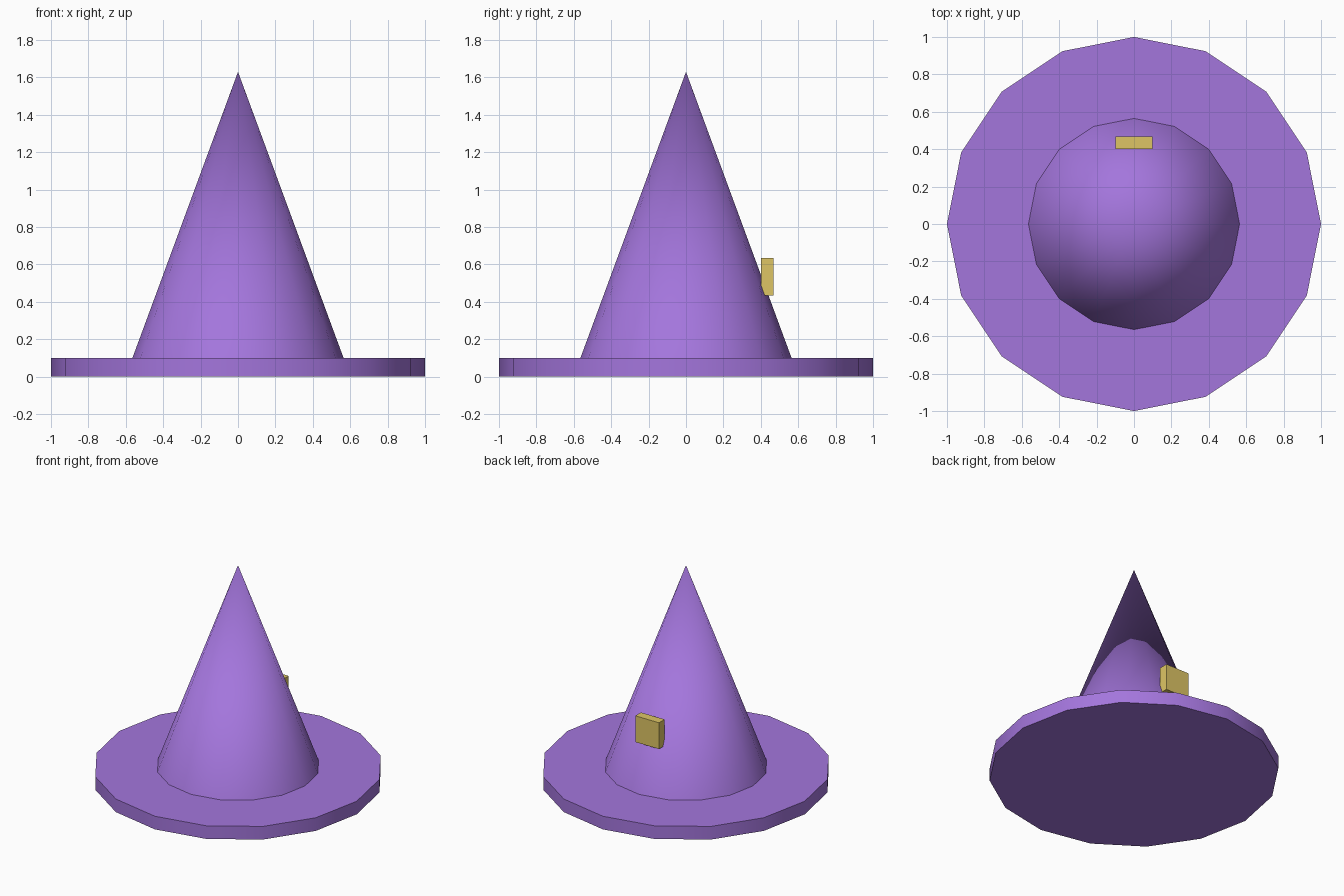
import bpy
import math

if "Cube" in bpy.data.objects:
    bpy.data.objects.remove(bpy.data.objects["Cube"])

SIDES = 16


def material(name, rgb):
    mat = bpy.data.materials.new(name)
    mat.diffuse_color = (*rgb, 1.0)
    mat.use_nodes = True
    mat.node_tree.nodes["Principled BSDF"].inputs["Base Color"].default_value = mat.diffuse_color
    return mat


def finish(name, mat, smooth=False):
    obj = bpy.context.object
    obj.name = name
    obj.data.materials.append(mat)
    if smooth:
        bpy.ops.object.shade_smooth_by_angle(angle=math.radians(30))
    return obj


purple = material("purple felt", (0.37, 0.18, 0.72))
gold = material("gold", (0.73, 0.56, 0.13))

# Flat brim disc
bpy.ops.mesh.primitive_cylinder_add(vertices=SIDES, radius=1.0, depth=0.1,
                                    location=(0, 0, 0.05))
finish("brim", purple, smooth=True)

# Pointed crown, sunk slightly into the brim
base, tip = 0.05, 1.63
bpy.ops.mesh.primitive_cone_add(vertices=SIDES, radius1=0.583, radius2=0,
                                depth=tip - base,
                                location=(0, 0, (base + tip) / 2))
finish("crown", purple, smooth=True)

# Square buckle on the back of the crown
bpy.ops.mesh.primitive_cube_add(size=1, location=(0, 0.434, 0.535))
buckle = finish("buckle", gold)
buckle.scale = (0.2, 0.067, 0.2)
